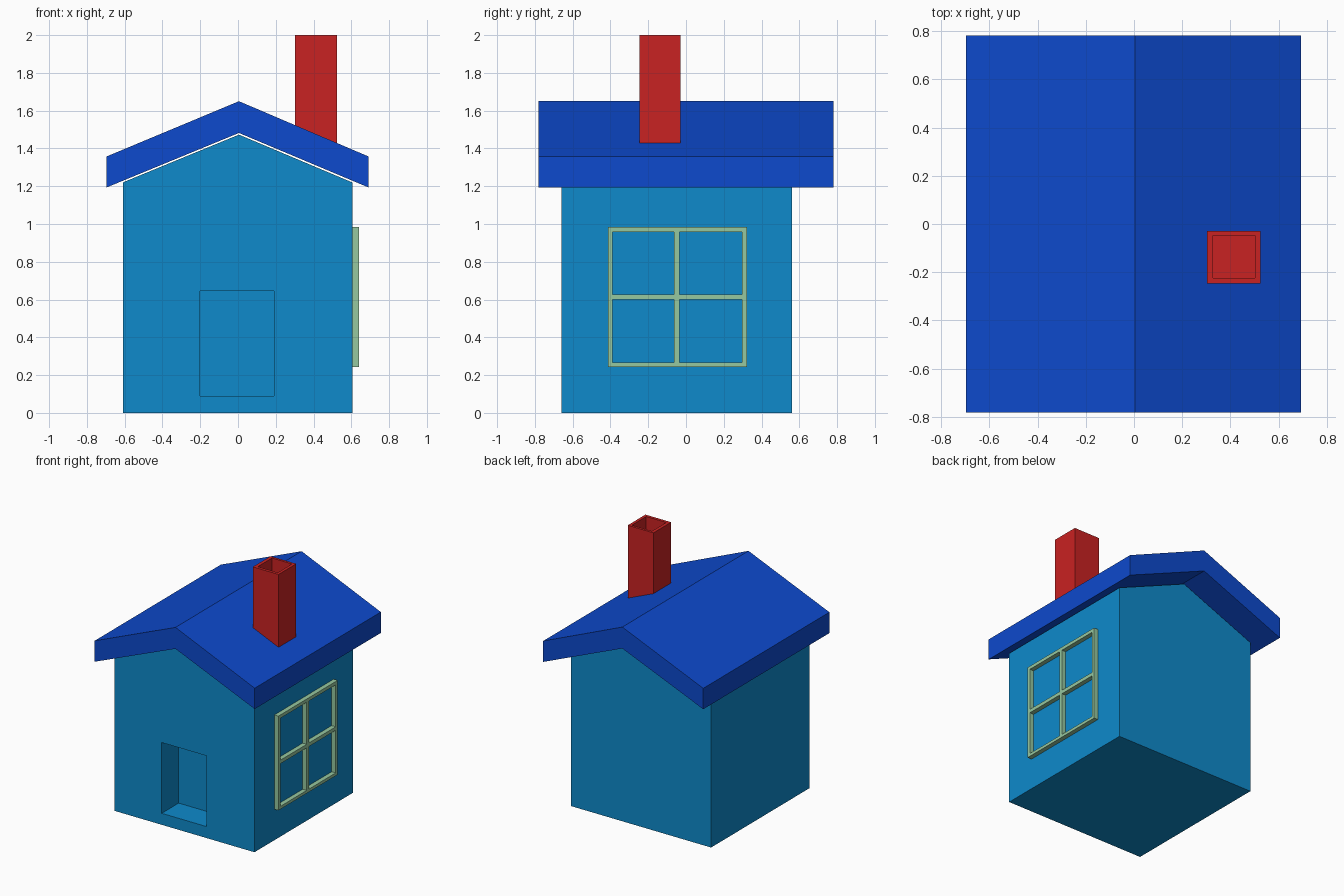
import bpy
import bmesh

cube = bpy.data.objects.get("Cube")
if cube:
    bpy.data.objects.remove(cube, do_unlink=True)


def material(name, rgb):
    m = bpy.data.materials.new(name)
    m.use_nodes = True
    m.diffuse_color = (*rgb, 1)
    m.node_tree.nodes["Principled BSDF"].inputs["Base Color"].default_value = (*rgb, 1)
    return m


sky_blue = material("sky blue walls", (0.0044, 0.254, 0.6))
deep_blue = material("deep blue roof", (0.004, 0.067, 0.61))
red = material("red chimney", (0.584, 0.016, 0.016))
pale_green = material("pale green window", (0.305, 0.58, 0.35))


def finish(bm, name, mat):
    bmesh.ops.recalc_face_normals(bm, faces=bm.faces)
    mesh = bpy.data.meshes.new(name)
    bm.to_mesh(mesh)
    bm.free()
    mesh.materials.append(mat)
    obj = bpy.data.objects.new(name, mesh)
    bpy.context.collection.objects.link(obj)
    return obj


def prism(name, profile, y0, y1, mat):
    """Extrude an (x, z) outline along y."""
    bm = bmesh.new()
    face = bm.faces.new([bm.verts.new((x, y0, z)) for x, z in profile])
    ext = bmesh.ops.extrude_face_region(bm, geom=[face])["geom"]
    for v in ext:
        if isinstance(v, bmesh.types.BMVert):
            v.co.y = y1
    return finish(bm, name, mat)


def box(name, x0, x1, y0, y1, z0, z1, mat):
    return prism(name, [(x0, z0), (x1, z0), (x1, z1), (x0, z1)], y0, y1, mat)


def cut(target, cutter):
    mod = target.modifiers.new("recess", "BOOLEAN")
    mod.operation = "DIFFERENCE"
    mod.solver = "EXACT"
    mod.object = cutter
    cutter.hide_render = True
    cutter.hide_viewport = True
    cutter.display_type = "WIRE"


# Gabled walls with a recessed doorway
walls = prism("walls", [(-0.61, 0), (0.605, 0), (0.605, 1.22), (0.005, 1.473), (-0.61, 1.22)],
              -0.66, 0.56, sky_blue)
cut(walls, box("doorway_cutter", -0.2, 0.19, -0.8, -0.45, 0.09, 0.645, sky_blue))

# Thick folded roof
prism("roof", [(-0.697, 1.193), (0.005, 1.482), (0.692, 1.193),
               (0.692, 1.357), (0.005, 1.65), (-0.697, 1.357)], -0.782, 0.782, deep_blue)

# Hollow chimney
chimney = box("chimney", 0.302, 0.525, -0.247, -0.028, 1.37, 2.0, red)
cut(chimney, box("flue_cutter", 0.328, 0.502, -0.224, -0.047, 1.54, 2.1, red))

# Window frame: a grid of bars with the four panes left open
ys = [-0.413, -0.39, -0.063, -0.035, 0.297, 0.322]
zs = [0.243, 0.266, 0.6, 0.628, 0.957, 0.983]
bm = bmesh.new()
grid = [[bm.verts.new((0.604, y, z)) for z in zs] for y in ys]
for i in range(5):
    for j in range(5):
        if i % 2 == 0 or j % 2 == 0:
            bm.faces.new((grid[i][j], grid[i + 1][j], grid[i + 1][j + 1], grid[i][j + 1]))
ext = bmesh.ops.extrude_face_region(bm, geom=bm.faces[:])["geom"]
for v in ext:
    if isinstance(v, bmesh.types.BMVert):
        v.co.x = 0.64
finish(bm, "window_frame", pale_green)
